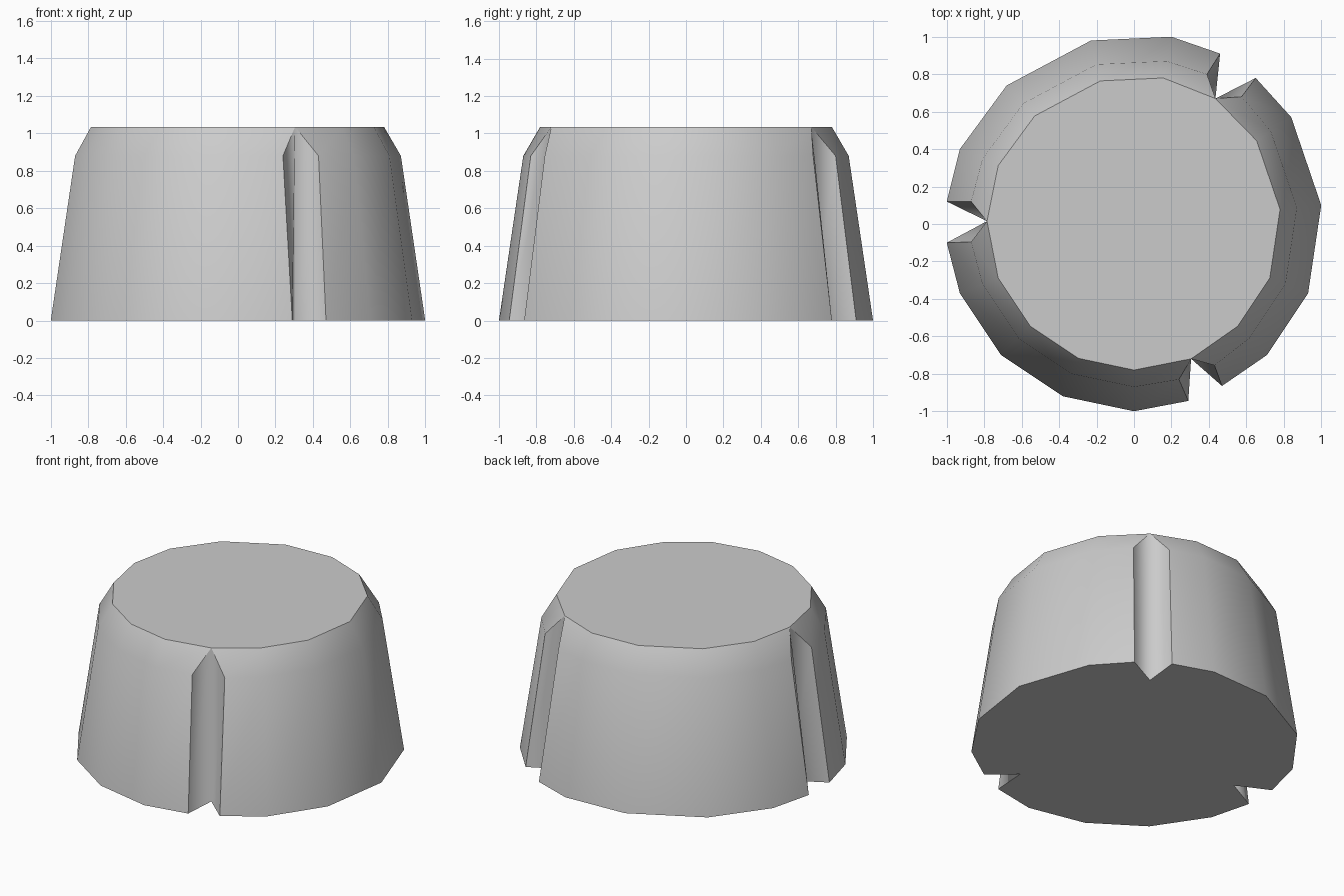
import bpy, bmesh, math

cube = bpy.data.objects.get("Cube")
if cube:
    bpy.data.objects.remove(cube, do_unlink=True)

SHOULDER_Z, TOP_Z = 0.88, 1.035
SHOULDER_SCALE, TOP_SCALE = 0.87, 0.78

# Each sector is a run of base corners, followed by its groove:
# end corner, groove root and next start corner at base and shoulder
sectors = [
    [(0.71, -0.70), (0.93, -0.37), (1.0, 0.1), (0.84, 0.57)],
    [(0.20, 1.0), (-0.23, 0.98), (-0.68, 0.74), (-0.93, 0.40)],
    [(-0.93, -0.37), (-0.71, -0.70), (-0.38, -0.92), (0.0, -1.0)],
]
grooves = [
    dict(base=[(0.65, 0.78), (0.46, 0.91)], shoulder=[(0.575, 0.68), (0.39, 0.80)], root=(0.435, 0.67)),
    dict(base=[(-1, 0.12), (-1, -0.10)], shoulder=[(-0.87, 0.12), (-0.87, -0.095)], root=(-0.785, 0.015)),
    dict(base=[(0.29, -0.945), (0.47, -0.865)], shoulder=[(0.24, -0.83), (0.43, -0.755)], root=(0.305, -0.72)),
]

bm = bmesh.new()


def vert(p, z, s=1.0):
    return bm.verts.new((p[0] * s, p[1] * s, z))


# Columns of base, shoulder and top vertices; groove roots have no shoulder
columns = []
for run, g in zip(sectors, grooves):
    for p in run:
        columns.append([vert(p, 0), vert(p, SHOULDER_Z, SHOULDER_SCALE), vert(p, TOP_Z, TOP_SCALE)])
    root_top = vert(g["root"], TOP_Z)
    root_base = vert(g["root"], 0)
    first, last = [[vert(b, 0), vert(s, SHOULDER_Z), root_top]
                   for b, s in zip(g["base"], g["shoulder"])]
    columns += [first, [root_base, None, root_top], last]

# Tapered walls, bevelled shoulder and groove sides
for a, b in zip(columns, columns[1:] + columns[:1]):
    if a[1] and b[1]:
        bm.faces.new((a[0], b[0], b[1], a[1]))
        bm.faces.new((a[1], b[1], b[2], a[2]))
    elif a[1]:
        bm.faces.new((a[0], b[0], b[2], a[1]))
    else:
        bm.faces.new((a[0], b[0], b[1], a[2]))

# Flat top and underside
bm.faces.new(list(dict.fromkeys(c[2] for c in columns)))
bm.faces.new([c[0] for c in reversed(columns)])
bm.normal_update()

# Smooth sides and groove roots, crisp rims and groove lips
for f in bm.faces:
    f.smooth = True
for e in bm.edges:
    e.smooth = e.calc_face_angle_signed() < math.radians(40)

mesh = bpy.data.meshes.new("grooved_knob")
bm.to_mesh(mesh)
bm.free()

grey = bpy.data.materials.new("plain grey")
grey.use_nodes = True
colour = (0.6, 0.6, 0.6, 1)
grey.diffuse_color = colour
grey.node_tree.nodes["Principled BSDF"].inputs["Base Color"].default_value = colour
mesh.materials.append(grey)

knob = bpy.data.objects.new("grooved_knob", mesh)
bpy.context.collection.objects.link(knob)
